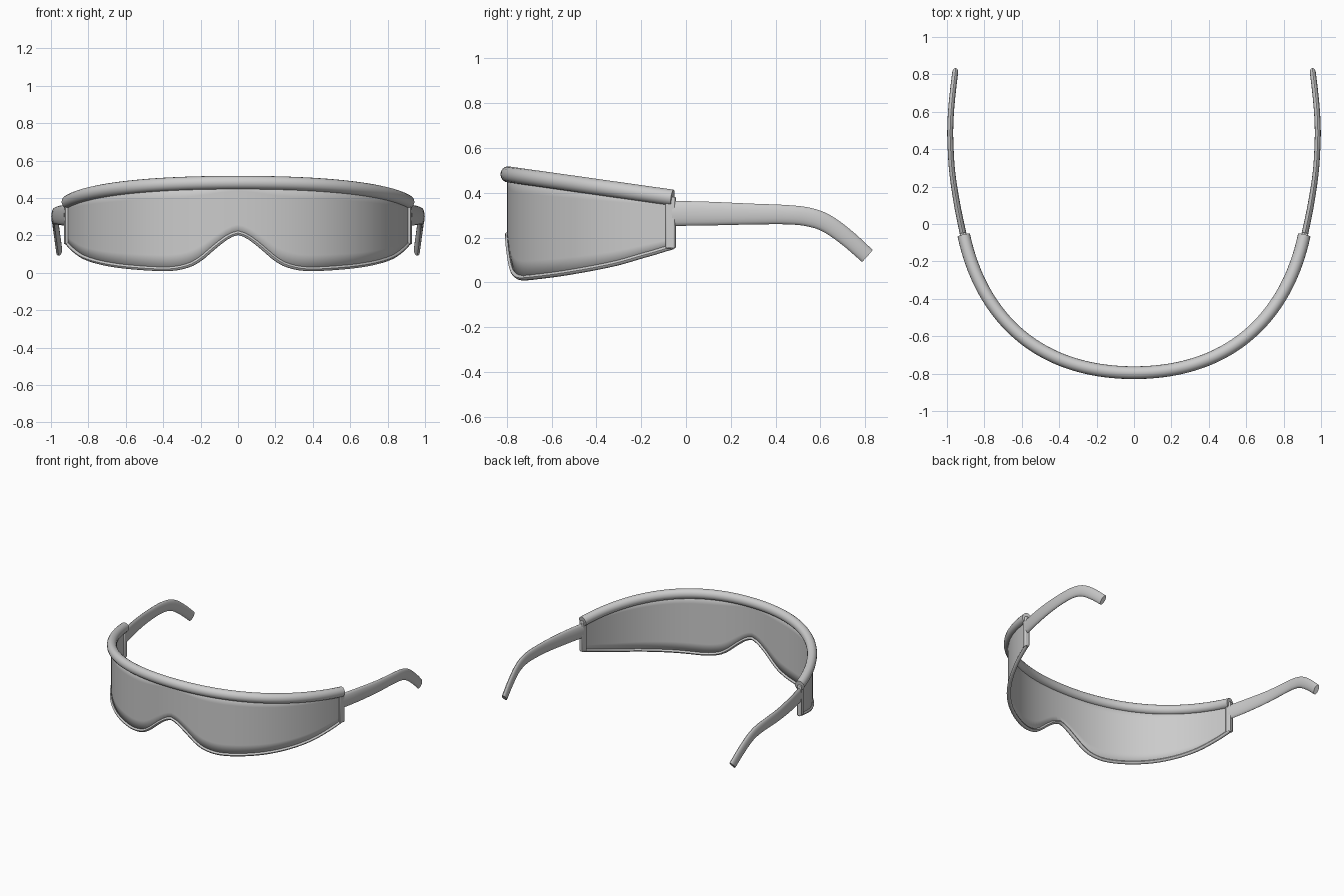
import bpy, bmesh, math
from mathutils import Vector

if "Cube" in bpy.data.objects:
    bpy.data.objects.remove(bpy.data.objects["Cube"])

grey = bpy.data.materials.new("plain grey")
grey.use_nodes = True
grey.diffuse_color = (0.6, 0.6, 0.6, 1)
grey.node_tree.nodes["Principled BSDF"].inputs["Base Color"].default_value = (0.6, 0.6, 0.6, 1)


def finish(name, bm, angle=40):
    bmesh.ops.recalc_face_normals(bm, faces=bm.faces)
    mesh = bpy.data.meshes.new(name)
    bm.to_mesh(mesh)
    bm.free()
    mesh.materials.append(grey)
    obj = bpy.data.objects.new(name, mesh)
    bpy.context.collection.objects.link(obj)
    bpy.ops.object.select_all(action='DESELECT')
    obj.select_set(True)
    bpy.context.view_layer.objects.active = obj
    bpy.ops.object.shade_smooth_by_angle(angle=math.radians(angle))
    return obj


def spline(keys, steps):
    """Smooth curve through key tuples of any length."""
    keys = [Vector(k) for k in keys]
    keys = [2 * keys[0] - keys[1]] + keys + [2 * keys[-1] - keys[-2]]
    out = []
    for a, b, c, d in zip(keys, keys[1:], keys[2:], keys[3:]):
        for i in range(steps):
            t = i / steps
            out.append(0.5 * (2 * b + (c - a) * t + (2 * a - 5 * b + 4 * c - d) * t**2
                              + (3 * b - a - 3 * c + d) * t**3))
    return out + [keys[-2]]


def sweep(name, path, sizes, sides=16):
    """Capped tube with half width and half height given per path point."""
    bm = bmesh.new()
    rings = []
    for i, p in enumerate(path):
        tangent = (path[min(i + 1, len(path) - 1)] - path[max(i - 1, 0)]).normalized()
        across = tangent.cross(Vector((0, 0, 1))).normalized()
        up = across.cross(tangent)
        w, h = sizes[i]
        rings.append([bm.verts.new(p + across * w * math.cos(a) + up * h * math.sin(a))
                      for a in (math.tau * k / sides for k in range(sides))])
    for r, s in zip(rings, rings[1:]):
        for k in range(sides):
            j = (k + 1) % sides
            bm.faces.new((r[k], r[j], s[j], s[k]))
    bm.faces.new(rings[0])
    bm.faces.new(rings[-1])
    return finish(name, bm)


# Wraparound plan curve, mirrored about the nose
START, H1, H2, END = (Vector(v) for v in ((0, -.795), (.53, -.795), (.82, -.48), (.91, -.06)))


def plan(t):
    s = 1 - t
    return s**3 * START + 3 * s * s * t * H1 + 3 * s * t * t * H2 + t**3 * END


N = 48
half = [plan(i / N) for i in range(N + 1)]
wrap = [Vector((-p.x, p.y)) for p in half[:0:-1]] + half


def brow_z(y):
    return 0.378 - (y + 0.06) * 0.1415


# Lower lens edge with the nose arch, as height over distance from the middle
EDGE = spline([(0, .213), (.05, .195), (.12, .143), (.2, .075), (.27, .038), (.38, .02),
               (.58, .031), (.72, .052), (.82, .083), (.88, .125), (.91, .158)], 8)


def edge_z(x):
    x = abs(x)
    for a, b in zip(EDGE, EDGE[1:]):
        if x <= b.x:
            return a.y + (b.y - a.y) * (x - a.x) / (b.x - a.x)
    return EDGE[-1].y


# Brow bar and lower rim
brow = [Vector((p.x, p.y, brow_z(p.y))) for p in wrap]
sweep("brow_bar", brow, [(.034, .036)] * len(brow))
rim = [Vector((p.x, p.y, edge_z(p.x))) for p in wrap]
sweep("lower_rim", rim, [(.014, .012)] * len(rim), 10)

# Visor lens
bm = bmesh.new()
ROWS = 6
grid = [[bm.verts.new(low.lerp(high, r / ROWS)) for r in range(ROWS + 1)]
        for low, high in zip(rim, brow)]
for a, b in zip(grid, grid[1:]):
    for r in range(ROWS):
        bm.faces.new((a[r], b[r], b[r + 1], a[r + 1]))
lens = finish("visor_lens", bm)
solid = lens.modifiers.new("thickness", 'SOLIDIFY')
solid.thickness = 0.01
solid.offset = 0

# Hinge posts and temples
TEMPLE = [(.912, -.06, .308, .018, .056), (.945, .1, .307, .017, .053),
          (.972, .28, .305, .016, .047), (.982, .45, .302, .016, .043),
          (.981, .55, .291, .016, .042), (.976, .63, .262, .016, .04),
          (.967, .72, .198, .016, .038), (.956, .81, .118, .016, .036)]
for side, sign in (("left", 1), ("right", -1)):
    bm = bmesh.new()
    bmesh.ops.create_cube(bm, size=1)
    bmesh.ops.scale(bm, verts=bm.verts, vec=(.032, .042, .23))
    post = finish(side + "_hinge_post", bm, 30)
    post.location = (sign * .911, -.068, .267)
    post.rotation_euler.z = -sign * math.atan2(END.x - H2.x, END.y - H2.y)
    bevel = post.modifiers.new("soft edges", 'BEVEL')
    bevel.width = 0.005
    bevel.segments = 2

    keys = spline(TEMPLE, 6)
    path = [Vector((sign * k[0], k[1], k[2])) for k in keys]
    sweep(side + "_temple", path, [(k[3], k[4]) for k in keys])
